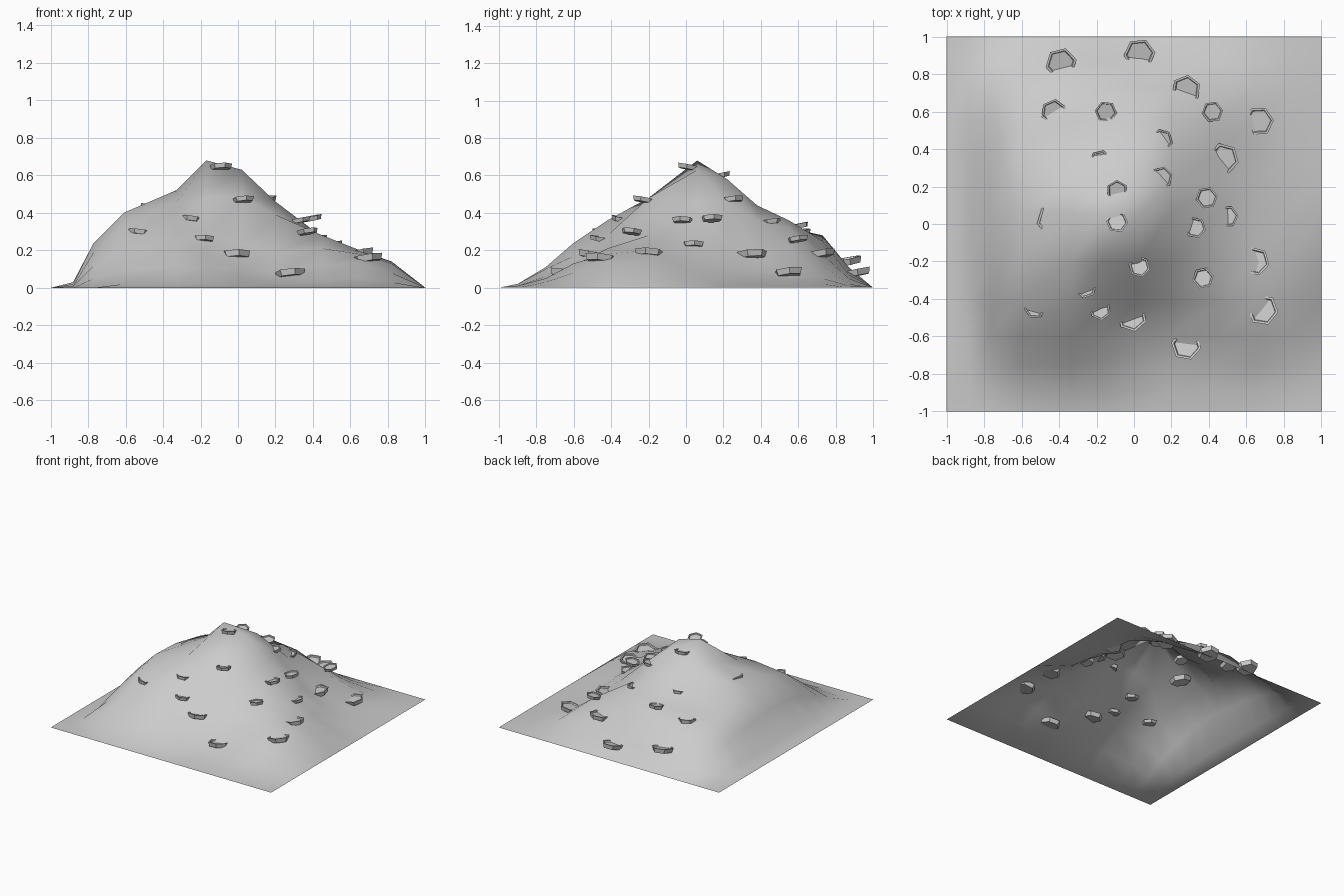
import bpy, bmesh, math, random
from mathutils import Matrix, Vector

if "Cube" in bpy.data.objects:
    bpy.data.objects.remove(bpy.data.objects["Cube"])

random.seed(4)

# Terrain: one open sheet over an uneven grid; border heights are zero
XS = [-1, -.88, -.77, -.61, -.33, -.17, .02, .2, .45, .65, .82, 1]
YS = [-1, -.9, -.75, -.6, -.42, -.2, .06, .22, .38, .55, .73, .87, 1]
H = [  # heights in hundredths, front row to back row
    [0, 0, 2, 2, 2, 1, 1, 1, 1, 0],
    [1, 5, 9, 11, 10, 6, 3, 4, 5, 3],
    [1, 12, 20, 24, 17, 11, 8, 12, 13, 8],
    [2, 19, 33, 36, 28, 24, 19, 21, 18, 13],
    [3, 24, 40, 45, 48, 48, 39, 28, 20, 14],
    [3, 24, 39, 52, 68, 63, 46, 27, 13, 6],
    [3, 22, 36, 49, 52, 58, 46, 23, 11, 4],
    [3, 21, 33, 36, 36, 44, 36, 17, 9, 3],
    [3, 18, 28, 32, 33, 36, 32, 22, 7, 2],
    [2, 12, 20, 28, 27, 25, 18, 12, 5, 2],
    [1, 3, 7, 11, 11, 9, 7, 5, 2, 1],
]


def height(i, j):
    if 0 < i < len(XS) - 1 and 0 < j < len(YS) - 1:
        return H[j - 1][i - 1] / 100
    return 0.0


def make_object(name, bm, smooth):
    me = bpy.data.meshes.new(name)
    bm.to_mesh(me)
    bm.free()
    for p in me.polygons:
        p.use_smooth = smooth
    ob = bpy.data.objects.new(name, me)
    bpy.context.collection.objects.link(ob)
    return ob


bm = bmesh.new()
grid = [[bm.verts.new((x, y, height(i, j))) for i, x in enumerate(XS)]
        for j, y in enumerate(YS)]
for j in range(len(YS) - 1):
    for i in range(len(XS) - 1):
        bm.faces.new((grid[j][i], grid[j][i + 1], grid[j + 1][i + 1], grid[j + 1][i]))
make_object("hillside", bm, True)

# Dished hexagonal ledges half sunk in the slope: x, y, z, radius
LEDGES = [
    (-.39, .86, .14, .085), (.03, .91, .08, .085), (.28, .72, .18, .08),
    (.42, .60, .26, .058), (.67, .55, .08, .08), (-.43, .60, .29, .07),
    (-.15, .60, .33, .06), (.48, .35, .175, .085), (.15, .45, .35, .06),
    (-.18, .34, .36, .058), (-.09, .18, .60, .058), (.15, .25, .47, .06),
    (.39, .14, .37, .06), (.50, .04, .23, .06), (-.44, .02, .42, .085),
    (-.09, .01, .645, .06), (.33, -.02, .36, .058), (.03, -.23, .47, .058),
    (.65, -.20, .185, .078), (.37, -.29, .30, .058), (-.26, -.34, .365, .06),
    (-.18, -.46, .26, .058), (-.01, -.50, .175, .08), (.28, -.65, .075, .082),
    (.69, -.46, .155, .085), (-.53, -.45, .295, .058),
]


def ledge(name, x, y, z, r):
    t = r * .4  # thickness
    rings = [(r * .86, -t / 2), (r, t / 2), (r * .84, t / 2), (r * .78, t * .2)]
    bm = bmesh.new()
    loops = [[bm.verts.new((q * math.cos(k * math.pi / 3), q * math.sin(k * math.pi / 3), h))
              for k in range(6)] for q, h in rings]
    for a, b in zip(loops, loops[1:]):
        for k in range(6):
            n = (k + 1) % 6
            bm.faces.new((a[k], a[n], b[n], b[k]))
    bm.faces.new(loops[0][::-1])
    bm.faces.new(loops[-1])
    ob = make_object(name, bm, False)
    # The outer edge is raised: lean each ledge back towards the peak
    out = Vector((x + .1, y - .04, 0)).normalized()
    lean = Matrix.Rotation(-.2, 4, Vector((-out.y, out.x, 0)))
    spin = Matrix.Rotation(random.uniform(0, 1), 4, 'Z')
    ob.matrix_world = Matrix.Translation((x, y, z)) @ lean @ spin


for n, s in enumerate(LEDGES):
    ledge(f"ledge_{n + 1}", *s)
